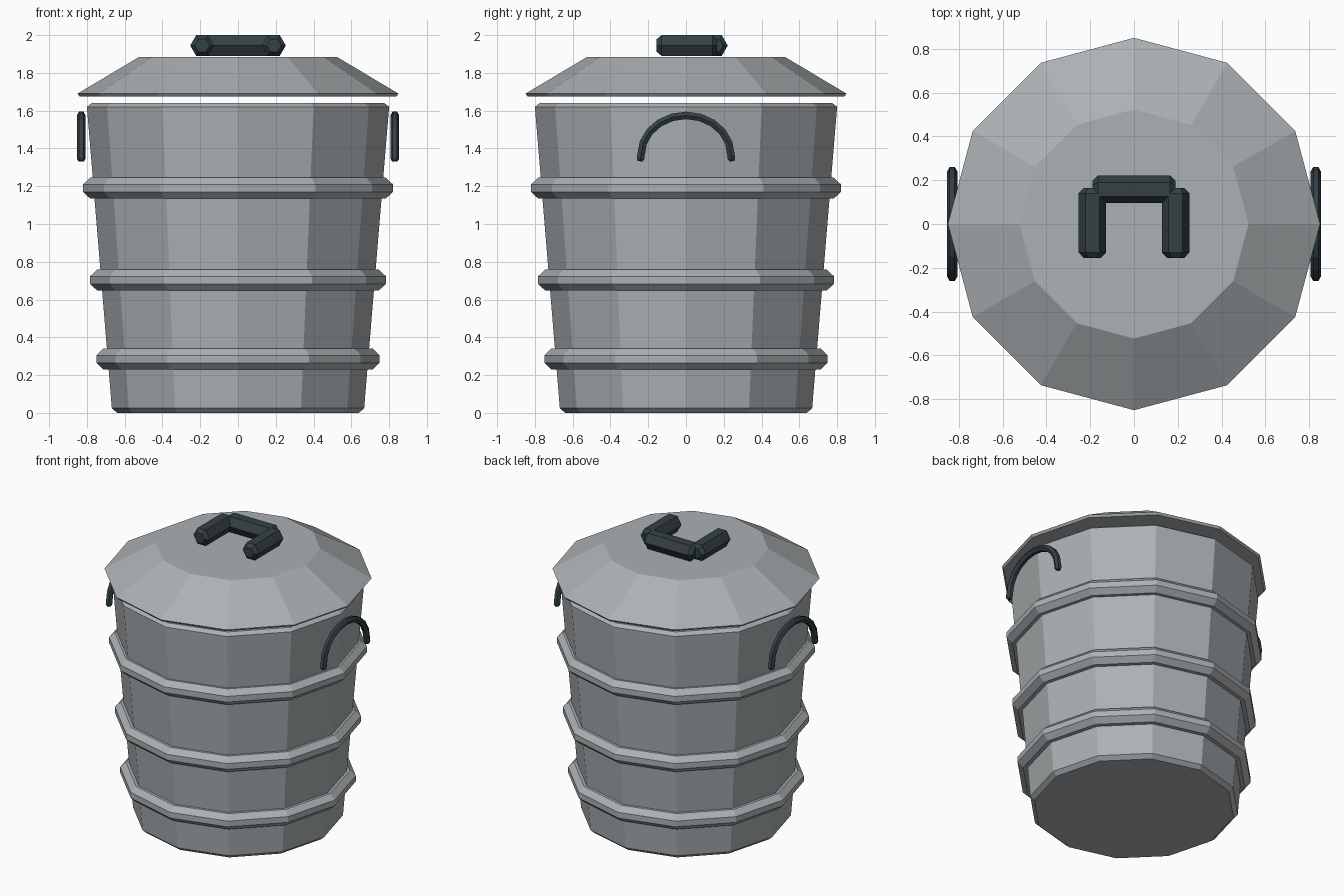
import bpy
import bmesh
from math import sin, cos, pi
from mathutils import Vector

cube = bpy.data.objects.get("Cube")
if cube:
    bpy.data.objects.remove(cube, do_unlink=True)


def make_material(name, colour):
    mat = bpy.data.materials.new(name)
    mat.use_nodes = True
    mat.diffuse_color = (*colour, 1)
    mat.node_tree.nodes["Principled BSDF"].inputs["Base Color"].default_value = (*colour, 1)
    return mat


steel = make_material("galvanised grey", (0.41, 0.44, 0.455))
rubber = make_material("dark slate", (0.034, 0.052, 0.06))


def skin(name, rings, mat):
    """Join successive closed rings of points and cap both ends."""
    bm = bmesh.new()
    loops = [[bm.verts.new(p) for p in ring] for ring in rings]
    count = len(loops[0])
    for a, b in zip(loops, loops[1:]):
        for i in range(count):
            j = (i + 1) % count
            bm.faces.new((a[i], a[j], b[j], b[i]))
    bm.faces.new(loops[0][::-1])
    bm.faces.new(loops[-1])
    bmesh.ops.recalc_face_normals(bm, faces=bm.faces)
    mesh = bpy.data.meshes.new(name)
    bm.to_mesh(mesh)
    bm.free()
    mesh.materials.append(mat)
    obj = bpy.data.objects.new(name, mesh)
    bpy.context.collection.objects.link(obj)
    return obj


def lathe(name, profile, mat, sides=12):
    rings = [[(r * cos(2 * pi * i / sides), r * sin(2 * pi * i / sides), z)
              for i in range(sides)] for r, z in profile]
    return skin(name, rings, mat)


def bar(name, path, side, radius, chamfer, mat):
    """Hexagonal bar along a flat path, with chamfered ends."""
    path = [Vector(p) for p in path]
    side = Vector(side)
    start = (path[1] - path[0]).normalized() * chamfer
    end = (path[-1] - path[-2]).normalized() * chamfer
    path = [path[0], path[0] + start] + path[1:-1] + [path[-1] - end, path[-1]]
    rings = []
    for k, p in enumerate(path):
        before, after = path[max(k - 1, 0)], path[min(k + 1, len(path) - 1)]
        up = (after - before).normalized().cross(side)
        r = radius * (0.62 if k in (0, len(path) - 1) else 1)
        rings.append([p + r * (cos(i * pi / 3) * side + sin(i * pi / 3) * up)
                      for i in range(6)])
    return skin(name, rings, mat)


# Tapered bin body with chamfered rims
lathe("bin_body", [(0.64, 0), (0.668, 0.025), (0.80, 1.62), (0.775, 1.64)], steel)

# Raised bands round the body
for label, z, r in (("lower", 0.285, 0.75), ("middle", 0.703, 0.783), ("upper", 1.19, 0.82)):
    lathe(label + "_band", [(r - 0.037, z - 0.055), (r, z - 0.02),
                            (r, z + 0.02), (r - 0.037, z + 0.055)], steel)

# Sloping lid floating just above the rim
lathe("lid", [(0.838, 1.675), (0.85, 1.69), (0.523, 1.885)], steel)

# Lid grip: a back bar and two side bars
grip_z = 1.945
bar("grip_back_bar", [(-0.19, 0.158, grip_z), (0.19, 0.158, grip_z)],
    (0, 1, 0), 0.063, 0.025, rubber)

for label, s in (("left", 1), ("right", -1)):
    bar("grip_" + label + "_bar", [(s * 0.19, -0.155, grip_z), (s * 0.19, 0.165, grip_z)],
        (1, 0, 0), 0.063, 0.025, rubber)

    # Arched carrying handle on each flank
    steps = 10
    arch = [(s * 0.83, -0.238 * cos(pi * i / steps), 1.365 + 0.21 * sin(pi * i / steps))
            for i in range(steps + 1)]
    arch = [(s * 0.83, -0.243, 1.332)] + arch + [(s * 0.83, 0.243, 1.332)]
    bar(label + "_carry_handle", arch, (1, 0, 0), 0.023, 0.014, rubber)
